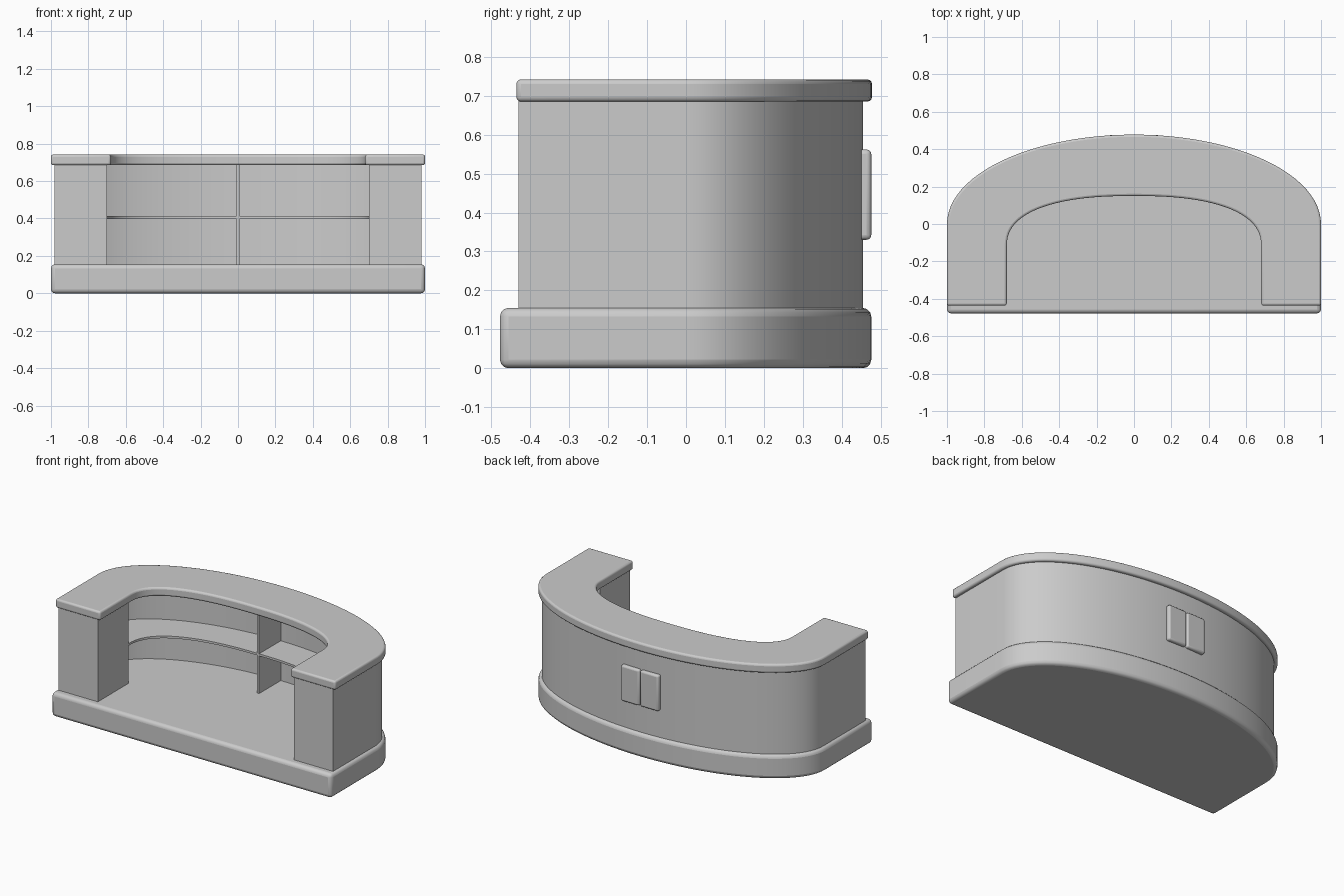
import bpy, bmesh, math

cube = bpy.data.objects.get("Cube")
if cube:
    bpy.data.objects.remove(cube, do_unlink=True)

grey = bpy.data.materials.new("plain_grey")
grey.use_nodes = True
grey.diffuse_color = (0.6, 0.6, 0.6, 1)
grey.node_tree.nodes["Principled BSDF"].inputs["Base Color"].default_value = (0.6, 0.6, 0.6, 1)


def arc(rx, ry, y0=0.0, power=2.0, steps=48):
    """Half superellipse from +x over the back to -x."""
    pts = []
    for i in range(steps + 1):
        c, s = math.cos(math.pi * i / steps), math.sin(math.pi * i / steps)
        pts.append((math.copysign(abs(c) ** (2 / power), c) * rx,
                    y0 + abs(s) ** (2 / power) * ry))
    return pts


def slab(name, outline, z0, z1, bevel=0.0, segments=3):
    """Extrude a flat outline between two heights and soften its rims."""
    bm = bmesh.new()
    face = bm.faces.new([bm.verts.new((x, y, z0)) for x, y in outline])
    up = bmesh.ops.extrude_face_region(bm, geom=[face])
    for v in up["geom"]:
        if isinstance(v, bmesh.types.BMVert):
            v.co.z = z1
    bmesh.ops.recalc_face_normals(bm, faces=bm.faces)
    mesh = bpy.data.meshes.new(name)
    bm.to_mesh(mesh)
    bm.free()
    mesh.materials.append(grey)
    ob = bpy.data.objects.new(name, mesh)
    bpy.context.collection.objects.link(ob)
    if bevel:
        mod = ob.modifiers.new("soft_rim", "BEVEL")
        mod.width, mod.segments = bevel, segments
        mod.limit_method, mod.angle_limit = "ANGLE", math.radians(40)
    bpy.ops.object.select_all(action="DESELECT")
    ob.select_set(True)
    bpy.context.view_layer.objects.active = ob
    bpy.ops.object.shade_smooth_by_angle(angle=math.radians(40))
    return ob


def rect(x0, x1, y0, y1):
    return [(x0, y0), (x1, y0), (x1, y1), (x0, y1)]


FRONT, ARM_END = -0.43, -0.12

# Plinth that also forms the floor
slab("base_plinth", [(1, -0.478)] + arc(1, 0.476) + [(-1, -0.478)], 0, 0.155, 0.022)

# Curved shell with two solid arms
cavity = arc(0.95, 0.425)[::-1]
slab("counter_body",
     [(0.98, FRONT)] + arc(0.98, 0.455) + [(-0.98, FRONT), (-0.7, FRONT), (-0.7, ARM_END),
     (-0.95, ARM_END)] + cavity + [(0.95, ARM_END), (0.7, ARM_END), (0.7, FRONT)],
     0.14, 0.7)

# Worktop
slab("worktop",
     [(1, FRONT - 0.006)] + arc(1, 0.478) + [(-1, FRONT - 0.006), (-0.68, FRONT - 0.006)]
     + arc(0.68, 0.27, ARM_END, 2.4)[::-1] + [(0.68, FRONT - 0.006)],
     0.685, 0.742, 0.012)

# Shelf and upright divider under the worktop
slab("shelf",
     [(0.96, ARM_END)] + arc(0.96, 0.435) + [(-0.96, ARM_END)]
     + arc(0.7, 0.325, ARM_END, 2.4)[::-1], 0.398, 0.412)
slab("shelf_divider", rect(-0.008, 0.008, 0.205, 0.44), 0.15, 0.69)

# Raised two-part panel on the back
for side, name in ((1, "left"), (-1, "right")):
    x0, x1 = sorted((side * 0.002, side * 0.135))
    slab("back_panel_" + name, rect(x0, x1, 0.44, 0.476), 0.33, 0.562, 0.012)
